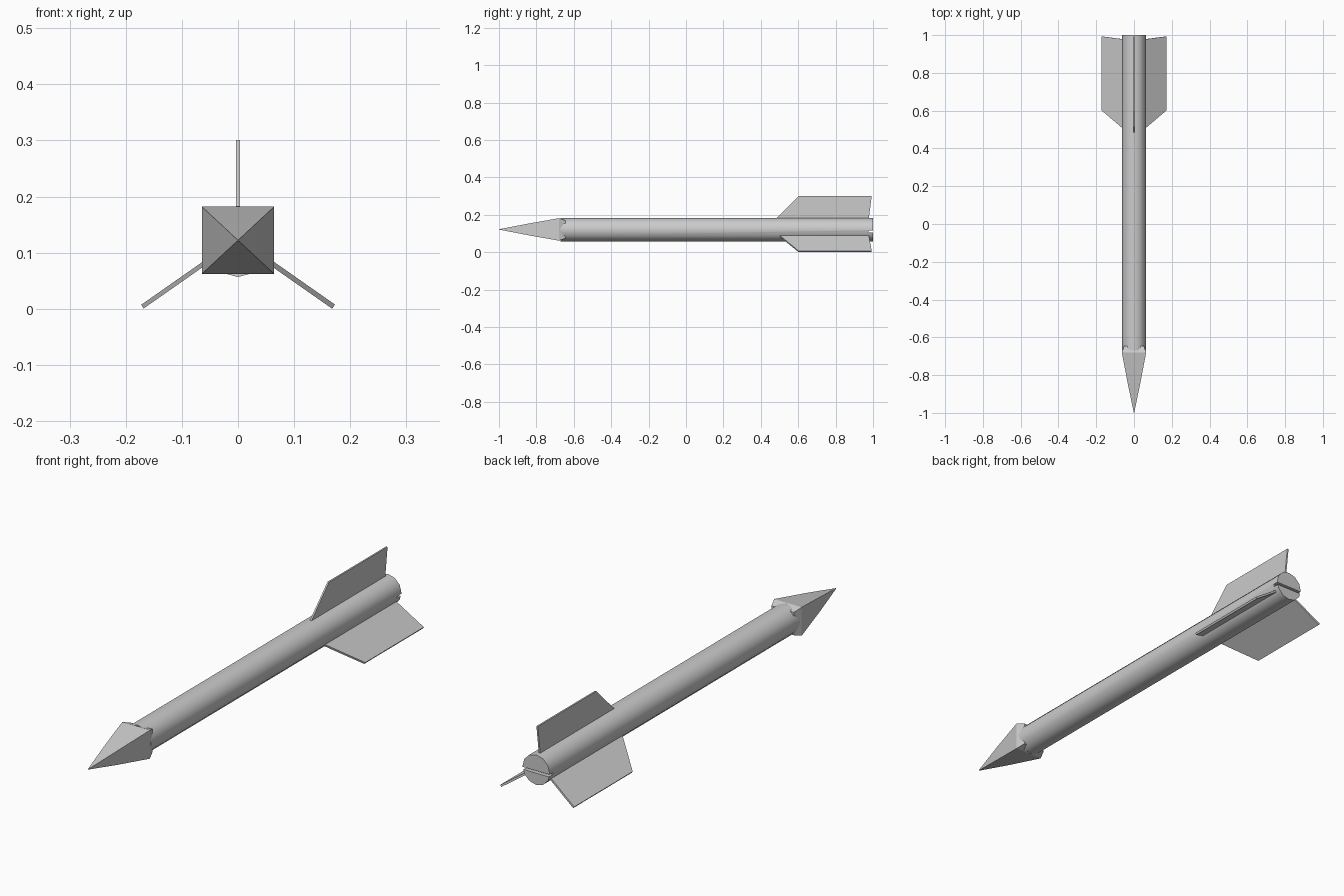
import bpy, bmesh, math
from mathutils import Vector

if "Cube" in bpy.data.objects:
    bpy.data.objects.remove(bpy.data.objects["Cube"])

AXIS_Z = 0.12   # height of the rocket's long axis
R = 0.0635


def make_object(name, bm):
    bmesh.ops.recalc_face_normals(bm, faces=bm.faces)
    mesh = bpy.data.meshes.new(name)
    bm.to_mesh(mesh)
    bm.free()
    ob = bpy.data.objects.new(name, mesh)
    bpy.context.collection.objects.link(ob)
    return ob


def loft(bm, rings):
    """Join rings of points into one capped skin."""
    vs = [[bm.verts.new(p) for p in ring] for ring in rings]
    n = len(vs[0])
    for a, b in zip(vs, vs[1:]):
        for i in range(n):
            bm.faces.new((a[i], a[(i + 1) % n], b[(i + 1) % n], b[i]))
    bm.faces.new(vs[0])
    bm.faces.new(vs[-1])
    return vs


# Body tube, twelve sided
def circle(y):
    return [(R * math.sin(i * math.pi / 6), y, AXIS_Z + R * math.cos(i * math.pi / 6))
            for i in range(12)]


bm = bmesh.new()
loft(bm, [circle(-0.67), circle(1.0)])
body = make_object("body_tube", bm)

# Slit across the tail
bm = bmesh.new()
bmesh.ops.create_cube(bm, size=1)
for v in bm.verts:
    v.co = Vector((v.co.x * 0.3, 1.0 + v.co.y * 0.05, 0.111 + v.co.z * 0.010))
cutter = make_object("tail_slit_cutter", bm)
cutter.hide_render = True
cutter.hide_viewport = True
cut = body.modifiers.new("tail_slit", "BOOLEAN")
cut.operation = "DIFFERENCE"
cut.solver = "EXACT"
cut.object = cutter


# Square pyramid nose with bevelled back corners
def square(y, s):
    return [(sx * s, y, AXIS_Z + 0.002 + sz * s * 0.93)
            for sx, sz in ((-1, -1), (1, -1), (1, 1), (-1, 1))]


bm = bmesh.new()
loft(bm, [square(-1.0, 0.001), square(-0.84, 0.034), square(-0.68, 0.0645), square(-0.645, 0.052)])
make_object("nose_cone", bm)


# Three swept tail fins: profile points are (distance from axis, y)
def fin(name, angle, reach, start, thick):
    out = Vector((math.cos(angle), 0, math.sin(angle)))
    side = Vector((-out.z, 0, out.x)) * thick / 2
    centre = Vector((0, 0, AXIS_Z + 0.003))
    profile = [(0.04, start - 0.02), (reach, 0.602), (reach, 0.993), (0.04, 0.975)]
    pts = [centre + out * r + Vector((0, y, 0)) for r, y in profile]
    bm = bmesh.new()
    loft(bm, [[p - side for p in pts], [p + side for p in pts]])
    return make_object(name, bm)


fin("top_fin", math.radians(90), 0.178, 0.485, 0.007)
fin("right_fin", math.radians(-35), 0.208, 0.505, 0.009)
fin("left_fin", math.radians(215), 0.208, 0.505, 0.008)

# Smooth the tube only, keeping the tail edges sharp
bpy.ops.object.select_all(action="DESELECT")
body.select_set(True)
bpy.context.view_layer.objects.active = body
bpy.ops.object.shade_smooth_by_angle(angle=math.radians(40))
